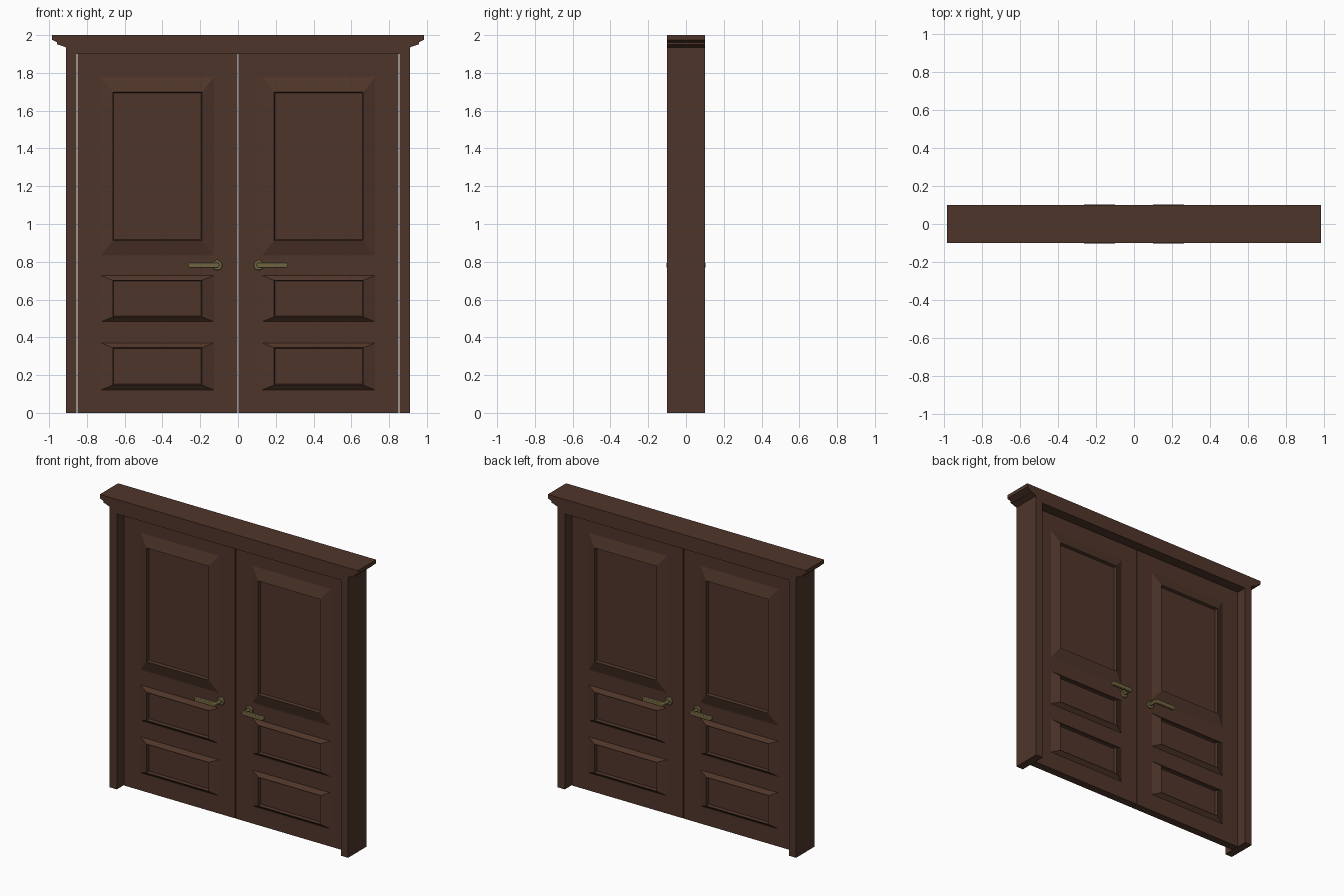
import bpy, bmesh, math
from mathutils import Vector

if "Cube" in bpy.data.objects:
    bpy.data.objects.remove(bpy.data.objects["Cube"])

def material(name, col):
    m = bpy.data.materials.new(name)
    m.diffuse_color = (*col, 1)
    m.use_nodes = True
    m.node_tree.nodes["Principled BSDF"].inputs["Base Color"].default_value = m.diffuse_color
    return m

WOOD = material("dark_wood", (0.078, 0.036, 0.023))
BRASS = material("aged_brass", (0.16, 0.125, 0.05))
LEAF = 0.027      # half thickness of a door leaf
RAISE = 0.024     # height of panel moulding above the leaf
SINK = 0.02       # drop from the moulding to the inner panel

def finish(name, bm, mat):
    bmesh.ops.recalc_face_normals(bm, faces=bm.faces)
    me = bpy.data.meshes.new(name)
    bm.to_mesh(me)
    bm.free()
    me.materials.append(mat)
    ob = bpy.data.objects.new(name, me)
    bpy.context.collection.objects.link(ob)
    return ob

def box(name, x0, x1, y0, y1, z0, z1, mat=WOOD):
    bm = bmesh.new()
    bmesh.ops.create_cube(bm, size=1)
    for v in bm.verts:
        v.co = ((x0 + x1) / 2 + v.co.x * (x1 - x0), (y0 + y1) / 2 + v.co.y * (y1 - y0),
                (z0 + z1) / 2 + v.co.z * (z1 - z0))
    return finish(name, bm, mat)

def extrude_y(bm, pts, y0, y1):
    """Prism from an xz outline, running along y."""
    face = bm.faces.new([bm.verts.new((x, y0, z)) for x, z in pts])
    res = bmesh.ops.extrude_face_region(bm, geom=[face])
    bmesh.ops.translate(bm, vec=(0, y1 - y0, 0),
                        verts=[g for g in res["geom"] if isinstance(g, bmesh.types.BMVert)])

def panel(name, x0, x1, z0, z1, mx, mz, side):
    """Raised, sloped moulding around a sunken flat panel; side -1 front, 1 back."""
    lip = 0.005
    rings = [(0, 0, LEAF - 0.004), (0, 0, LEAF), (mx, mz, LEAF + RAISE),
             (mx + lip, mz + lip, LEAF + RAISE - SINK)]
    bm = bmesh.new()
    loops = []
    for ix, iz, y in rings:
        loops.append([bm.verts.new((x, side * y, z)) for x, z in
                      ((x0 + ix, z0 + iz), (x1 - ix, z0 + iz), (x1 - ix, z1 - iz), (x0 + ix, z1 - iz))])
    for a, b in zip(loops, loops[1:]):
        for i in range(4):
            j = (i + 1) % 4
            bm.faces.new((a[i], a[j], b[j], b[i]))
    bm.faces.new(loops[-1])
    bm.faces.new(loops[0][::-1])
    return finish(name, bm, WOOD)

def stadium(cx, cz, half, r, n=8):
    """Outline of a pill lying along x."""
    pts = []
    for s, start in ((1, -math.pi / 2), (-1, math.pi / 2)):
        for i in range(n + 1):
            a = start + math.pi * i / n
            pts.append((cx + s * half + r * math.cos(a), cz + r * math.sin(a)))
    return pts

def cylinder(bm, p, q, r, n=16):
    p, q = Vector(p), Vector(q)
    d = q - p
    m = d.to_track_quat('Z', 'Y').to_matrix().to_4x4()
    m.translation = (p + q) / 2
    bmesh.ops.create_cone(bm, cap_ends=True, segments=n, radius1=r, radius2=r,
                          depth=d.length, matrix=m)

def handle(name, sx, side):
    """Rosette, neck and lever; sx picks the leaf, side the face."""
    z, x = 0.782, sx * 0.11
    bm = bmesh.new()
    cylinder(bm, (x, side * (LEAF - 0.003), z), (x, side * (LEAF + 0.012), z), 0.027, 20)
    cylinder(bm, (x, side * LEAF, z), (x, side * 0.095, z), 0.011)
    extrude_y(bm, stadium(sx * 0.181, z, 0.069, 0.015), side * 0.083, side * 0.102)
    ob = finish(name, bm, BRASS)
    bev = ob.modifiers.new("round", 'BEVEL')
    bev.width, bev.segments, bev.limit_method = 0.004, 2, 'ANGLE'
    bev.angle_limit = math.radians(50)
    bpy.context.view_layer.objects.active = ob
    ob.select_set(True)
    bpy.ops.object.shade_smooth_by_angle(angle=math.radians(40))
    ob.select_set(False)

# frame: two jambs and the header
box("left_jamb", -0.91, -0.855, -0.1, 0.1, 0, 1.935)
box("right_jamb", 0.855, 0.91, -0.1, 0.1, 0, 1.935)
box("header", -0.855, 0.855, -0.1, 0.1, 1.9, 1.935)

# crown moulding, flush front and back, stepping out at the ends
half = [(0.91, 1.935), (0.94, 1.946), (0.958, 1.951), (0.958, 1.962),
        (0.975, 1.97), (0.985, 1.975), (0.985, 2.0)]
bm = bmesh.new()
extrude_y(bm, half + [(-x, z) for x, z in reversed(half)], -0.1, 0.1)
finish("crown", bm, WOOD)

# leaves with three panels on each face, and lever handles
PANELS = [("upper", 0.833, 1.778, 0.062, 0.08),
          ("middle", 0.483, 0.727, 0.062, 0.025),
          ("lower", 0.122, 0.37, 0.062, 0.025)]
for sx, leaf in ((-1, "left"), (1, "right")):
    xs = sorted((sx * 0.0025, sx * 0.85))
    box(leaf + "_leaf", *xs, -LEAF, LEAF, 0, 1.9)
    for side, face in ((-1, "front"), (1, "back")):
        for pn, z0, z1, mx, mz in PANELS:
            px = sorted((sx * 0.128, sx * 0.725))
            panel(f"{leaf}_{face}_{pn}_panel", *px, z0, z1, mx, mz, side)
        handle(f"{leaf}_{face}_handle", sx, side)
